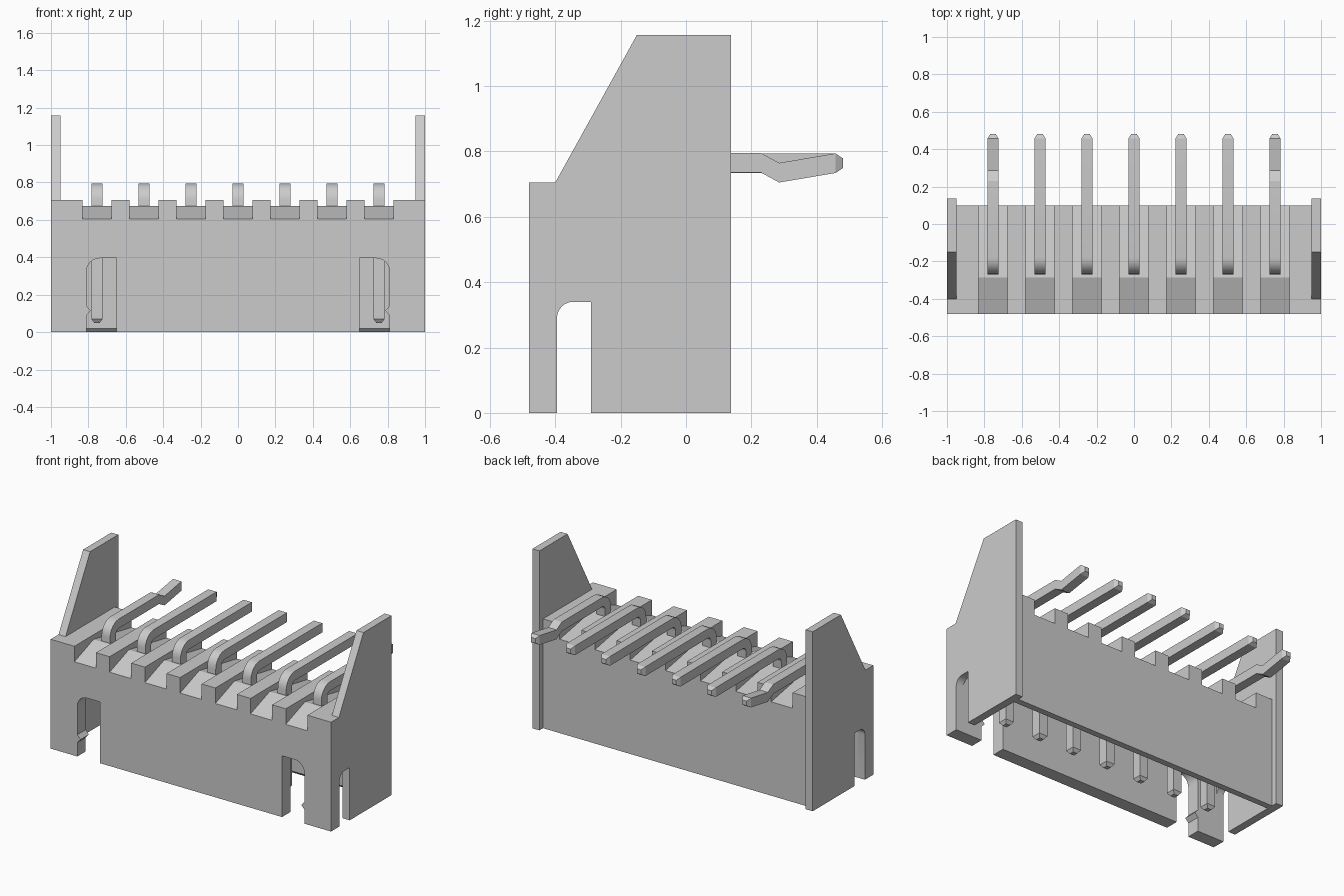
import bpy, bmesh
from math import sin, cos, pi, radians

if "Cube" in bpy.data.objects:
    bpy.data.objects.remove(bpy.data.objects["Cube"])

PITCH = 0.2513
PINS = [(i - 3) * PITCH for i in range(7)]
FRONT, BACK, TOP, FLOOR, CEIL = -0.48, 0.10, 0.705, 0.605, 0.40


def finish(name, bm, smooth=None):
    bmesh.ops.recalc_face_normals(bm, faces=bm.faces)
    me = bpy.data.meshes.new(name)
    bm.to_mesh(me)
    bm.free()
    ob = bpy.data.objects.new(name, me)
    bpy.context.collection.objects.link(ob)
    if smooth:
        bpy.ops.object.select_all(action='DESELECT')
        bpy.context.view_layer.objects.active = ob
        ob.select_set(True)
        bpy.ops.object.shade_smooth_by_angle(angle=radians(smooth))
    return ob


def prism(name, pts, axis, a, b, smooth=None):
    """Extrude a profile: axis 'x' takes (y, z) points, axis 'y' takes (x, z)."""
    bm = bmesh.new()
    rings = []
    for d in (a, b):
        rings.append([bm.verts.new((d, u, v) if axis == 'x' else (u, d, v)) for u, v in pts])
    bm.faces.new(rings[0])
    bm.faces.new(rings[1])
    n = len(pts)
    for i in range(n):
        j = (i + 1) % n
        bm.faces.new((rings[0][i], rings[0][j], rings[1][j], rings[1][i]))
    return finish(name, bm, smooth)


def arc(cx, cz, r, a0, a1, n=6):
    return [(cx + r * cos(radians(a0 + (a1 - a0) * i / n)),
             cz + r * sin(radians(a0 + (a1 - a0) * i / n))) for i in range(n + 1)]


# Toothed top edge, listed from right to left
comb = [(0.95, TOP)]
for x in reversed(PINS):
    comb += [(x + 0.077, TOP), (x + 0.077, FLOOR), (x - 0.077, FLOOR), (x - 0.077, TOP)]
comb.append((-0.95, TOP))

# Front wall with two latch slots, each with a small catch on its outer edge
slot = [(-0.81, 0), (-0.81, 0.09), (-0.787, 0.115), (-0.81, 0.14)]
slot += arc(-0.74, 0.325, 0.07, 180, 90) + [(-0.65, 0.395), (-0.65, 0)]
bottom = [(-0.95, 0)] + slot + [(-x, z) for x, z in reversed(slot)] + [(0.95, 0)]
prism("front_wall", bottom + comb, 'y', FRONT, -0.395, 20)

# Roof block over the open cavity
prism("roof", [(-0.95, CEIL), (0.95, CEIL)] + comb, 'y', -0.395, BACK)

# Back wall with a chamfered inner lower edge
prism("back_wall", [(0.06, 0), (BACK, 0), (BACK, CEIL), (0.04, CEIL), (0.04, 0.02)],
      'x', -0.95, 0.95)

# End plates with a slanted wing and a slot open at the bottom
plate = [(FRONT, 0), (-0.395, 0)] + arc(-0.345, 0.29, 0.05, 180, 90)
plate += [(-0.29, 0.34), (-0.29, 0), (0.137, 0), (0.137, 1.157),
          (-0.15, 1.157), (-0.40, TOP), (FRONT, TOP)]
for side, label in ((-1, "left"), (1, "right")):
    prism(label + "_end_plate", plate, 'x', side * 0.95, side * 1.0, 20)

# Sloped ridge in each notch
for i, x in enumerate(PINS):
    prism(f"notch_ridge_{i + 1}", [(FRONT, FLOOR), (BACK, FLOOR), (-0.285, 0.675)],
          'x', x - 0.077, x + 0.077)


# Bent square pins; the outer two have a kinked tail
def pin(name, x, kinked):
    secs = [(-0.24, 0.05, 180, 0.5), (-0.24, 0.07, 180, 1)]
    for i in range(7):
        t = 180 - 15 * i
        secs.append((-0.18 + 0.06 * cos(radians(t)), 0.705 + 0.06 * sin(radians(t)), t, 1))
    if kinked:
        secs += [(0.23, 0.765, 90, 1), (0.285, 0.735, 90, 1)]
    secs += [(0.457, 0.764, 90, 1), (0.48, 0.764, 90, 0.5)]
    bm = bmesh.new()
    rings = []
    for y, z, t, s in secs:
        h = 0.03 * s
        ny, nz = cos(radians(t)) * h, sin(radians(t)) * h
        rings.append([bm.verts.new((x + a * h, y + b * ny, z + b * nz))
                      for a, b in ((-1, -1), (1, -1), (1, 1), (-1, 1))])
    for r0, r1 in zip(rings, rings[1:]):
        for i in range(4):
            j = (i + 1) % 4
            bm.faces.new((r0[i], r0[j], r1[j], r1[i]))
    bm.faces.new(rings[0])
    bm.faces.new(rings[-1])
    finish(name, bm, 20)


for i, x in enumerate(PINS):
    pin(f"pin_{i + 1}", x, i in (0, 6))
